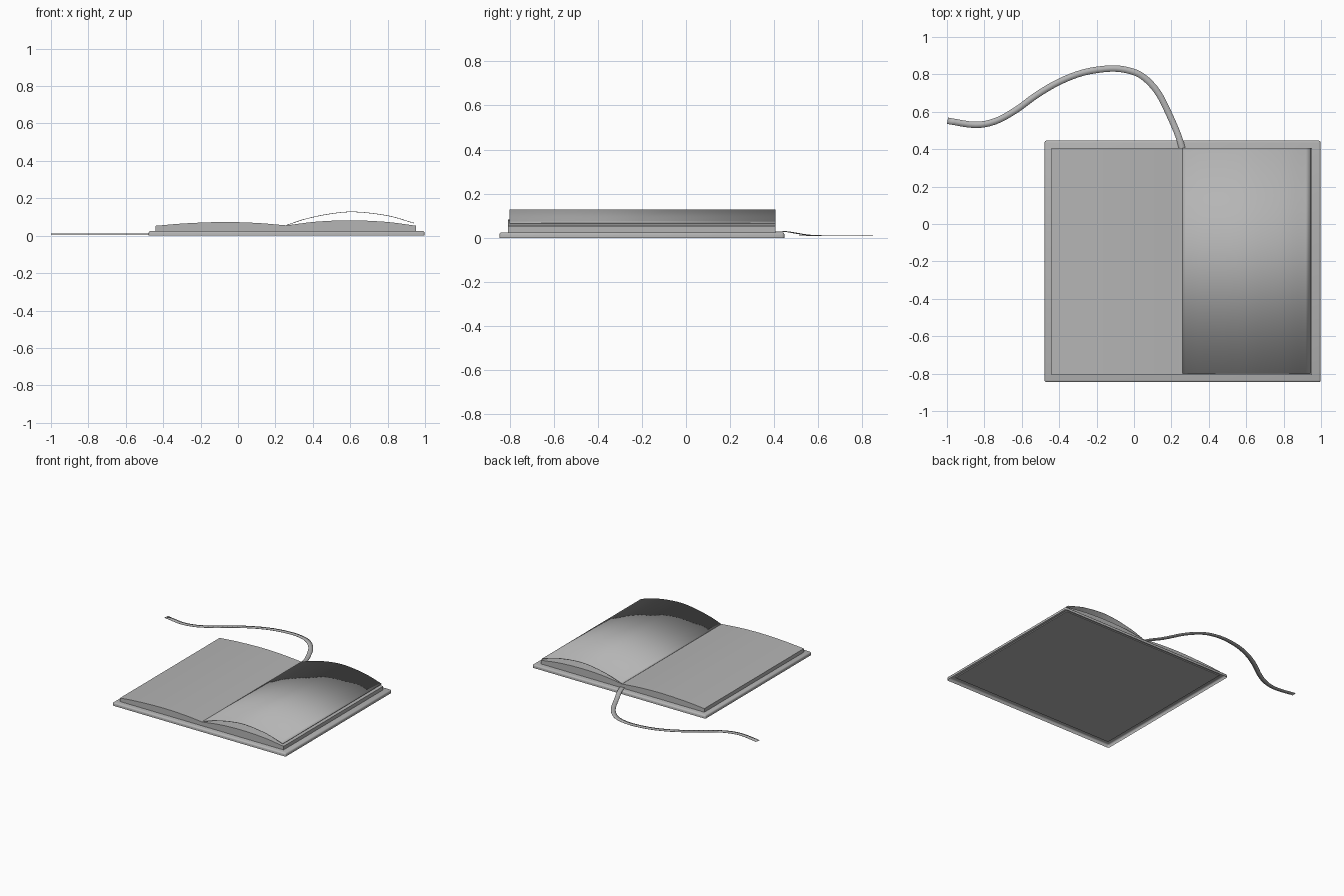
import bpy, bmesh
from mathutils import Vector

if "Cube" in bpy.data.objects:
    bpy.data.objects.remove(bpy.data.objects["Cube"])

grey = bpy.data.materials.new("dark_grey")
grey.diffuse_color = (0.46, 0.46, 0.46, 1)
grey.use_nodes = True
grey.node_tree.nodes["Principled BSDF"].inputs["Base Color"].default_value = grey.diffuse_color


def smooth_path(pts, n=6):
    """Catmull-Rom curve through the given points."""
    p = [Vector(q) for q in pts]
    p = [2 * p[0] - p[1]] + p + [2 * p[-1] - p[-2]]
    out = []
    for i in range(1, len(p) - 2):
        a, b, c, d = p[i - 1:i + 3]
        for k in range(n):
            t = k / n
            out.append(0.5 * (2 * b + (c - a) * t + (2 * a - 5 * b + 4 * c - d) * t**2
                              + (3 * b - a - 3 * c + d) * t**3))
    return out + [p[-2]]


def add_object(name, bm):
    me = bpy.data.meshes.new(name)
    bm.normal_update()
    bm.to_mesh(me)
    bm.free()
    me.materials.append(grey)
    ob = bpy.data.objects.new(name, me)
    bpy.context.collection.objects.link(ob)
    bpy.ops.object.select_all(action='DESELECT')
    ob.select_set(True)
    bpy.context.view_layer.objects.active = ob
    bpy.ops.object.shade_smooth_by_angle(angle=0.6)
    return ob


def strip(name, left, right):
    """Thin sheet between two rails."""
    bm = bmesh.new()
    a = [bm.verts.new(v) for v in left]
    b = [bm.verts.new(v) for v in right]
    for i in range(len(a) - 1):
        bm.faces.new((a[i], a[i + 1], b[i + 1], b[i]))
    bmesh.ops.recalc_face_normals(bm, faces=bm.faces)
    ob = add_object(name, bm)
    mod = ob.modifiers.new("thickness", 'SOLIDIFY')
    mod.thickness = 0.003
    mod.offset = 0
    return ob


# Cover: slab with rounded upper and corner edges, open underneath
bm = bmesh.new()
bmesh.ops.create_cube(bm, size=1)
for v in bm.verts:
    v.co = Vector((0.26 + v.co.x * 1.476, -0.2 + v.co.y * 1.292, 0.0125 + v.co.z * 0.025))
edges = [e for e in bm.edges if max(v.co.z for v in e.verts) > 0.01]
bmesh.ops.bevel(bm, geom=edges, offset=0.011, segments=3, profile=0.5, affect='EDGES')
bm.normal_update()
bmesh.ops.delete(bm, geom=[f for f in bm.faces if f.normal.z < -0.9], context='FACES')
add_object("cover", bm)

# Page block: two arched halves meeting at the spine
Y0, Y1 = -0.806, 0.405
left = smooth_path([(-0.44, 0.053), (-0.28, 0.066), (-0.08, 0.073), (0.1, 0.068), (0.26, 0.055)])
right = smooth_path([(0.26, 0.055), (0.42, 0.075), (0.6, 0.082), (0.79, 0.074), (0.953, 0.053)])
profile = left + right[1:] + [Vector((0.953, 0.018)), Vector((-0.44, 0.018))]
bm = bmesh.new()
face = bm.faces.new([bm.verts.new((p.x, Y0, p.y)) for p in profile])
ext = bmesh.ops.extrude_face_region(bm, geom=[face])
bmesh.ops.translate(bm, vec=(0, Y1 - Y0, 0),
                    verts=[g for g in ext['geom'] if isinstance(g, bmesh.types.BMVert)])
bmesh.ops.recalc_face_normals(bm, faces=bm.faces)
add_object("page_block", bm)

# Single lifted page on the right half
arc = smooth_path([(0.26, 0.056), (0.36, 0.089), (0.5, 0.118), (0.63, 0.127),
                   (0.8, 0.107), (0.942, 0.067)])
strip("loose_page", [(p.x, -0.8, p.y) for p in arc], [(p.x, Y1, p.y) for p in arc])

# Ribbon bookmark: drops off the cover and winds along the table
path = smooth_path([(0.262, 0.38, 0.03), (0.243, 0.455, 0.028), (0.2, 0.56, 0.012),
                    (0.13, 0.70, 0.009), (0.05, 0.786, 0.009), (-0.03, 0.821, 0.009),
                    (-0.13, 0.831, 0.009), (-0.27, 0.81, 0.009), (-0.4, 0.76, 0.009),
                    (-0.52, 0.69, 0.009), (-0.63, 0.61, 0.009), (-0.74, 0.55, 0.009),
                    (-0.85, 0.53, 0.009), (-0.997, 0.552, 0.009)], 4)
rail_a, rail_b = [], []
for i, p in enumerate(path):
    t = path[min(i + 1, len(path) - 1)] - path[max(i - 1, 0)]
    side = Vector((t.y, -t.x, 0)).normalized() * 0.017
    rail_a.append(p + side)
    rail_b.append(p - side)
strip("ribbon_bookmark", rail_a, rail_b)
